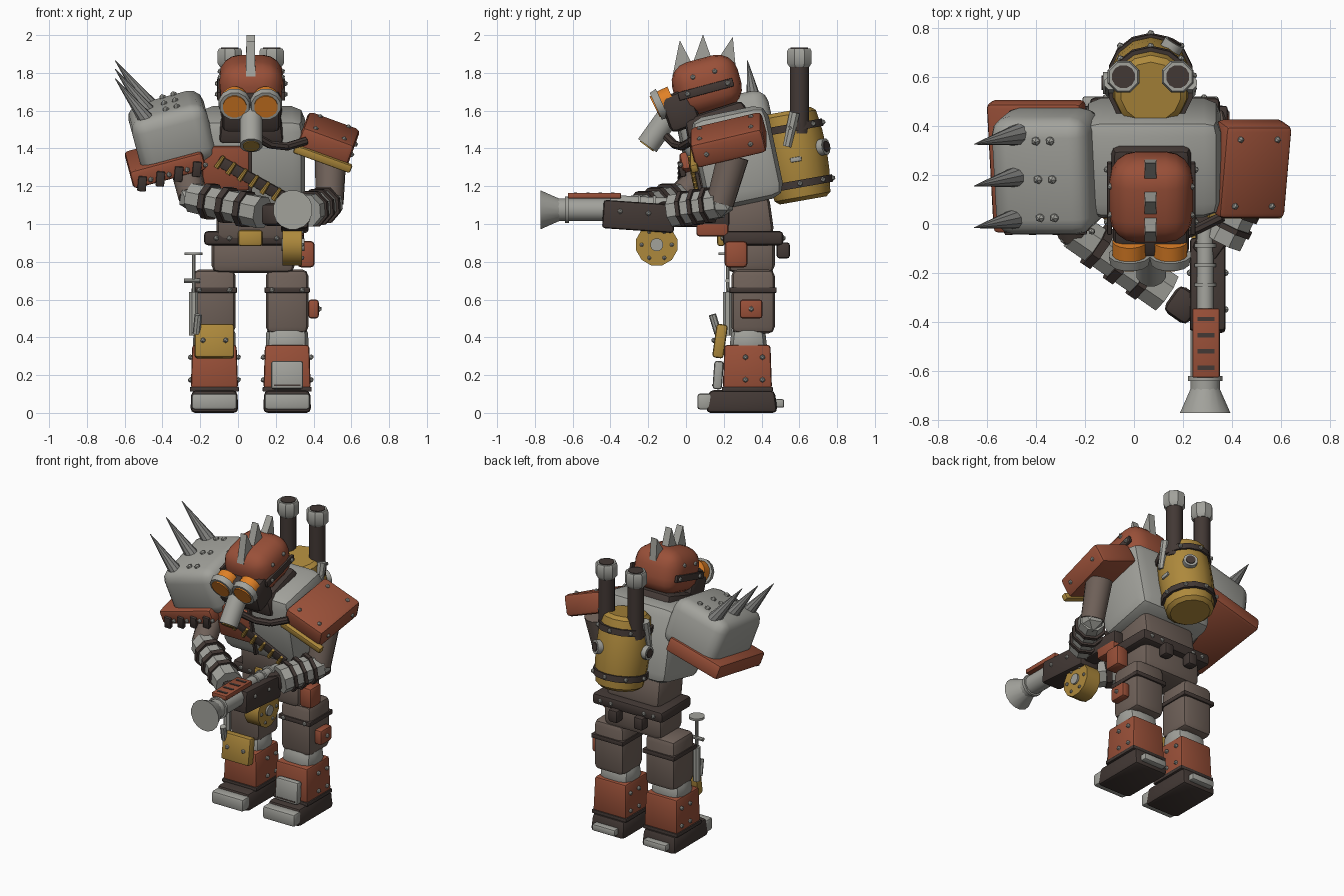
import bpy, bmesh, math
from mathutils import Matrix, Vector, Euler

if "Cube" in bpy.data.objects:
    bpy.data.objects.remove(bpy.data.objects["Cube"])


def paint(name, *rgb):
    mat = bpy.data.materials.new(name)
    mat.use_nodes = True
    mat.diffuse_color = (*rgb, 1)
    mat.node_tree.nodes["Principled BSDF"].inputs["Base Color"].default_value = (*rgb, 1)
    return mat


steel = paint("pale steel", .36, .36, .33)
iron = paint("spike iron", .24, .24, .23)
rust = paint("rust red", .32, .08, .04)
brown = paint("brown cloth", .16, .12, .1)
dark = paint("dark leather", .055, .04, .035)
gold = paint("brass", .42, .25, .045)
amber = paint("amber glass", .75, .22, .02)
WORLD = Matrix.Identity(4)
made = []


def finish(name, bm, mat, frame):
    bmesh.ops.recalc_face_normals(bm, faces=bm.faces)
    mesh = bpy.data.meshes.new(name)
    bm.to_mesh(mesh)
    bm.free()
    mesh.transform(frame)
    mesh.materials.append(mat)
    obj = bpy.data.objects.new(name, mesh)
    bpy.context.collection.objects.link(obj)
    made.append(obj)
    return frame


def box(name, mat, loc, size, tilt=(0, 0, 0), bevel=.015, top=(1, 1), parent=WORLD, segments=2):
    """Bevelled block; returns its frame so that details can be attached."""
    bm = bmesh.new()
    bmesh.ops.create_cube(bm, size=1)
    for v in bm.verts:
        if v.co.z > 0:
            v.co.x *= top[0]
            v.co.y *= top[1]
        v.co = Vector(a * b for a, b in zip(v.co, size))
    if bevel:
        bmesh.ops.bevel(bm, geom=bm.edges[:], offset=bevel, segments=segments,
                        profile=.5, affect='EDGES', clamp_overlap=True)
    turn = Euler([math.radians(a) for a in tilt]).to_matrix().to_4x4()
    return finish(name, bm, mat, parent @ Matrix.Translation(loc) @ turn)


def lathe(name, mat, frame, profile, sides=12):
    """Turn (radius, height) pairs about the frame's z axis."""
    bm = bmesh.new()
    rings = []
    for radius, height in profile:
        angles = [math.tau * (i + .5) / sides for i in range(sides)]
        rings.append([bm.verts.new((radius * math.cos(a), radius * math.sin(a), height)) for a in angles])
    for low, high in zip(rings, rings[1:]):
        for i in range(sides):
            j = (i + 1) % sides
            bm.faces.new((low[i], low[j], high[j], high[i]))
    bm.faces.new(rings[0])
    bm.faces.new(rings[-1])
    return finish(name, bm, mat, frame)


def rod(name, mat, start, end, radius, tip=None, sides=12, parent=WORLD):
    start, end = Vector(start), Vector(end)
    axis = end - start
    frame = parent @ Matrix.Translation(start) @ axis.to_track_quat('Z', 'Y').to_matrix().to_4x4()
    return lathe(name, mat, frame, [(radius, 0), (radius if tip is None else tip, axis.length)], sides)


def studs(name, points, parent=WORLD, radius=.015):
    bm = bmesh.new()
    for p in points:
        bmesh.ops.create_icosphere(bm, subdivisions=1, radius=radius, matrix=Matrix.Translation(p))
    finish(name, bm, steel, parent)


# Legs and boots
for side, x, out in (("right", -.125, -1), ("left", .26, 1)):
    box(side + "_thigh", brown, (x, .355, .59), (.225, .23, .34), bevel=.035)
    box(side + "_thigh_strap", dark, (x, .355, .65), (.24, .25, .03), bevel=.006)
    box(side + "_knee", steel, (x, .33, .39), (.23, .21, .18), bevel=.06, top=(.95, .8))
    shin = box(side + "_shin", rust, (x, .325, .245), (.25, .26, .23), top=(.94, .94))
    studs(side + "_shin_rivets", [(s * .127, y, z) for s in (-1, 1) for y in (-.01, .08) for z in (-.07, .05)], shin)
    studs(side + "_strap_rivets", [(x + s * .08, .23, .65) for s in (-1, 1)])
    box(side + "_boot", dark, (x, .295, .06), (.255, .38, .12), bevel=.025, top=(.95, .92))
    box(side + "_ankle_band", dark, (x, .325, .125), (.26, .27, .025), bevel=.006)
    box(side + "_toe_cap", steel, (x, .1, .06), (.24, .08, .085))
    box(side + "_heel_bar", steel, (x, .495, .05), (.17, .05, .045), bevel=.01)
shin_plate = box("left_shin_plate", steel, (.26, .17, .2), (.17, .05, .15), tilt=(-4, 0, 0))
box("left_shin_plate_seam", dark, (0, -.024, -.055), (.14, .008, .008), parent=shin_plate, bevel=0)
knee_plate = box("right_knee_plate", gold, (-.125, .18, .38), (.21, .06, .18), tilt=(-8, 0, 0))
studs("knee_plate_rivets", [(s * .06, -.032, 0) for s in (-1, 1)], knee_plate)
thigh_pouch = box("left_thigh_pouch", rust, (.4, .345, .55), (.055, .12, .1))
studs("thigh_pouch_rivet", [(.03, 0, 0)], thigh_pouch)

# Valve tool on the right thigh
rod("valve_wheel", steel, (-.235, .22, .835), (-.235, .22, .85), .05)
rod("valve_stem", steel, (-.235, .22, .45), (-.235, .22, .84), .01, sides=8)
rod("valve_crossbar", steel, (-.285, .22, .7), (-.2, .22, .7), .012, sides=8)
rod("valve_cylinder", steel, (-.235, .22, .41), (-.235, .22, .64), .025, sides=8)
rod("valve_nozzle", steel, (-.22, .17, .42), (-.21, .14, .52), .02, sides=8)

# Hips, belt and belly
box("pelvis", brown, (.08, .345, .84), (.44, .25, .2), bevel=.04)
box("belly", brown, (.085, .315, 1.03), (.4, .28, .22), bevel=.04, tilt=(8, 0, 0))
belt = box("belt", dark, (.085, .355, .925), (.53, .32, .075), bevel=.02)
studs("belt_rivets", [(x, s * .16, 0) for x in (-.2, -.13, .12, .2) for s in (-1, 1)], belt)
box("belt_buckle", gold, (.065, .185, .925), (.13, .04, .085))
hip_pouch = box("left_hip_pouch", rust, (.36, .265, .84), (.09, .12, .14), bevel=.02)
for x in (-.02, .17):
    box("back_pouch", dark, (x, .515, .86), (.07, .07, .085))

# Torso with chest armour and cartridge belt
torso = box("torso", steel, (.075, .27, 1.35), (.56, .42, .5), tilt=(12, 0, 0), bevel=.07)
box("chest_plate", rust, (-.14, -.21, -.01), (.25, .04, .24), parent=torso)
box("chest_seam", dark, (-.01, -.215, -.03), (.02, .03, .36), parent=torso, bevel=.005)
box("cartridge_strap", dark, (.02, -.225, -.08), (.46, .02, .06), tilt=(0, 30, 0), parent=torso, bevel=.005)
for i in range(7):
    x, z = -.17 + i * .06, .03 - i * .035
    rod("cartridge", gold, (x - .02, -.245, z - .03), (x + .02, -.245, z + .03), .014, .01, sides=8, parent=torso)
box("collar", dark, (.07, .165, 1.54), (.35, .36, .14), tilt=(18, 0, 0), bevel=.03, top=(.9, .9))
hose = [(.1, -.1, 1.46), (.17, -.06, 1.42), (.26, -.02, 1.41), (.36, .03, 1.44)]
for start, end in zip(hose, hose[1:]):
    rod("breathing_hose", dark, start, end, .022, sides=8)

# Head, mask and crest
head = box("head", rust, (.07, .11, 1.735), (.34, .36, .29), tilt=(15, 0, 0), bevel=.11, segments=4)
for s in (-1, 1):
    box("head_strap", dark, (s * .17, -.01, -.02), (.02, .3, .045), parent=head, bevel=.005)
    studs("head_rivets", [(s * .18, y, z) for y in (-.11, .11) for z in (-.02,)] +
          [(s * .165, y, .06) for y in (-.06, .06)], head)
box("face_mask", dark, (.07, -.03, 1.6), (.31, .17, .2), tilt=(20, 0, 0), bevel=.035)
for x in (-.018, .148):
    rod("goggle_tube", amber, (x, -.07, 1.665), (x, -.15, 1.628), .07, sides=16)
    rod("goggle_rim", steel, (x, -.125, 1.639), (x, -.16, 1.623), .087, .08, sides=12)
    rod("goggle_lens", amber, (x, -.15, 1.628), (x, -.166, 1.62), .063, sides=16)
rod("snout", steel, (.07, -.08, 1.59), (.07, -.205, 1.415), .062)
rod("snout_filter", gold, (.07, -.2, 1.422), (.07, -.209, 1.41), .045)
for y, z, lean in ((-.02, 1.88, 8), (.09, 1.91, 0), (.225, 1.9, -14)):
    box("crest_fin", steel, (.067, y, z), (.05, .13, .18), tilt=(lean, 0, 0), bevel=0, top=(.9, .02))

# Right shoulder with three spikes
pad = box("right_shoulder", steel, (-.35, .215, 1.485), (.41, .49, .32), tilt=(12, -15, 0), bevel=.075, segments=3)
for y, tip in ((.38, 1.865), (.21, 1.82), (.04, 1.77)):
    rod("shoulder_spike", iron, (-.4, y, tip - .33), (-.65, y - .055, tip), .062, .002, sides=10)
studs("shoulder_studs", [(x, y, .16) for x in (.0, .06) for y in (-.16, 0, .16)], pad, .02)
slab = box("right_shoulder_plate", rust, (-.385, .235, 1.335), (.4, .54, .1), tilt=(12, -15, 0), bevel=.02)
for i in range(4):
    box("plate_clasp", dark, (-.15 + i * .1, -.27, -.03), (.045, .03, .08), tilt=(0, 20, 0), parent=slab, bevel=.005)
studs("plate_rivets", [(-.1 + i * .1, -.275, -.02) for i in range(4)], slab)

# Left shoulder
guard = box("left_shoulder", rust, (.475, .225, 1.445), (.29, .39, .14), tilt=(14, 20, 0), bevel=.025)
studs("guard_rivets", [(x * .08, y * .14, .07) for x in (-1, 1) for y in (-1, 1)] +
      [(.145, y * .12, 0) for y in (-1, 1)], guard)
box("guard_trim", gold, (.01, -.2, -.055), (.32, .04, .045), parent=guard, bevel=.01)


# Arms
def arm(side, shoulder, elbow, wrist, hand):
    rod(side + "_upper_arm", brown, shoulder, elbow, .085, .075)
    studs(side + "_elbow", [elbow], radius=.08)
    rod(side + "_forearm", steel, elbow, wrist, .082, .09, sides=8)
    a, b = Vector(elbow), Vector(wrist)
    for t in (.25, .5, .75):
        rod(side + "_forearm_band", dark, a.lerp(b, t - .04), a.lerp(b, t + .04), .101, sides=8)
    box(side + "_glove", dark, hand, (.12, .13, .12), tilt=(0, 0, -35), bevel=.03)


arm("right", (-.29, .2, 1.36), (-.24, -.03, 1.14), (.13, -.28, 1.06), (.2, -.33, 1.05))
arm("left", (.49, .25, 1.36), (.485, .18, 1.11), (.36, -.07, 1.07), (.31, -.08, 1.06))

# Shoulder cannon held at the hip
body = box("gun_body", dark, (.3, -.25, 1.04), (.145, .38, .15), tilt=(-4, 0, 0))
studs("gun_bolts", [(s * .072, y, .02) for s in (-1, 1) for y in (-.1, .05)], body)
box("gun_stock", dark, (.3, .06, 1.03), (.1, .34, .09))
box("gun_butt", rust, (.31, .14, 1.0), (.08, .17, .13))
rod("gun_top_tube", steel, (.29, 0, 1.1), (.29, -.4, 1.12), .035)
for y in (-.08, -.16, -.24):
    rod("gun_tube_ring", steel, (.29, y, 1.108), (.29, y - .015, 1.108), .045)
rod("gun_barrel", steel, (.29, -.38, 1.075), (.29, -.69, 1.075), .062)
rod("gun_barrel_ring", steel, (.29, -.62, 1.075), (.29, -.64, 1.075), .073)
rod("gun_muzzle", steel, (.29, -.67, 1.075), (.29, -.77, 1.075), .06, .105, sides=16)
rail = box("gun_rail", rust, (.293, -.485, 1.15), (.11, .28, .03), bevel=.005)
for i in range(4):
    box("rail_slot", dark, (0, -.1 + i * .066, .014), (.07, .018, .008), parent=rail, bevel=0)
drum = rod("gun_drum", gold, (.235, -.155, .89), (.34, -.155, .89), .113)
rod("drum_hub", steel, (.23, -.155, .89), (.352, -.155, .89), .035)
studs("drum_rivets", [(.08 * math.cos(a), .08 * math.sin(a), .105) for a in
                      (math.tau * i / 6 for i in range(6))], drum, .012)

# Boiler with straps, gauges and chimneys
tank = Matrix.Translation((.068, .62, 1.125)) @ Matrix.Rotation(math.radians(10), 4, 'X')
lathe("boiler", gold, tank, [(.125, 0), (.15, .02), (.165, .13), (.17, .24), (.165, .35), (.15, .46), (.125, .48)], 14)
for z in (.09, .39):
    lathe("boiler_strap", dark, tank, [(.166, z - .02), (.174, z - .02), (.174, z + .02), (.166, z + .02)], 14)
    studs("strap_rivets", [(.175 * math.cos(a), .175 * math.sin(a), z) for a in
                           (math.tau * i / 8 for i in range(8))], tank)
for degrees in (60, 180):
    a = math.radians(degrees)
    out = Vector((math.cos(a), math.sin(a), 0))
    up = Vector((0, 0, .26))
    rod("gauge", steel, out * .15 + up, out * .195 + up, .045, parent=tank)
    rod("gauge_dial", dark, out * .19 + up, out * .2 + up, .03, parent=tank)
box("boiler_latch", steel, (.165, 0, .22), (.02, .06, .025), parent=tank, bevel=.005)
for x, s in ((-.043, -1), (.178, 1)):
    rod("chimney", dark, (x, .6, 1.48), (x, .6, 1.86), .052)
    cap = Matrix.Translation((x, .6, 1.83))
    lathe("chimney_cap", steel, cap, [(.056, 0), (.07, .02), (.07, .085), (.062, .1)], 8)
    rod("chimney_mouth", dark, (x, .6, 1.925), (x, .6, 1.934), .048)
    rod("chimney_feed", steel, (x + s * .05, .575, 1.59), (x + s * .05, .535, 1.41), .03, .024, sides=8)

bpy.ops.object.select_all(action='DESELECT')
for obj in made:
    obj.select_set(True)
bpy.context.view_layer.objects.active = made[0]
bpy.ops.object.shade_smooth_by_angle(angle=math.radians(35))
